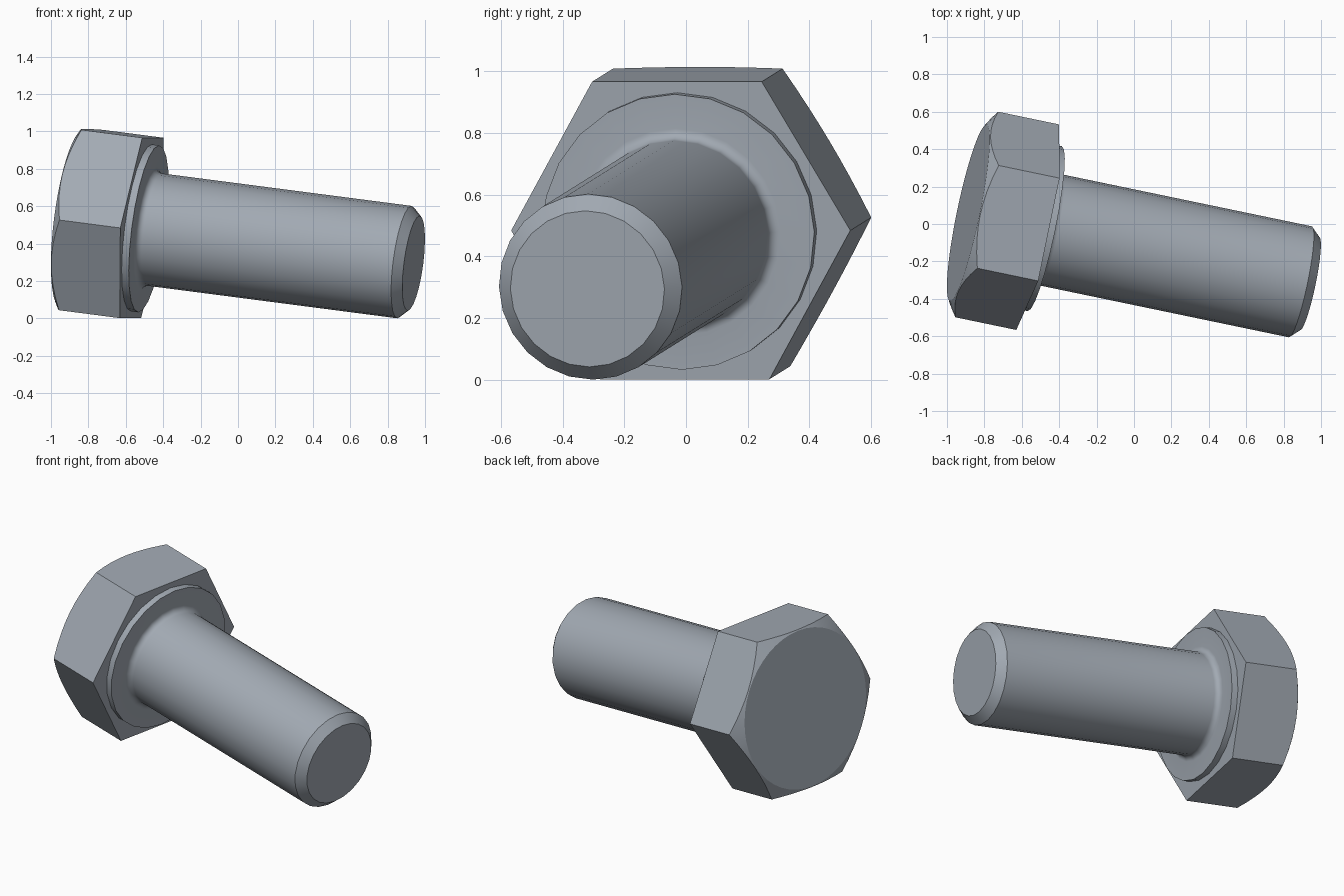
import bpy, bmesh, math
from mathutils import Vector, Matrix

cube = bpy.data.objects.get("Cube")
if cube:
    bpy.data.objects.remove(cube, do_unlink=True)

# One steel colour for the whole bolt
steel = bpy.data.materials.new("steel_grey")
steel.use_nodes = True
colour = (0.36, 0.40, 0.45, 1)
steel.diffuse_color = colour
steel.node_tree.nodes["Principled BSDF"].inputs["Base Color"].default_value = colour

# Tilted frame: local z runs along the shank, local x is level, origin under the head
axis = Vector((1, -0.208, -0.13)).normalized()
level = Vector((0.208, 1, 0)).normalized()
rise = axis.cross(level)
frame = Matrix((level, rise, axis)).transposed().to_4x4()
frame.translation = (-0.515, -0.017, 0.484)


def build(name, rings):
    """Skin a stack of equal-sized rings of points and cap both ends."""
    bm = bmesh.new()
    loops = [[bm.verts.new(p) for p in ring] for ring in rings]
    n = len(loops[0])
    for a, b in zip(loops, loops[1:]):
        for i in range(n):
            j = (i + 1) % n
            bm.faces.new((a[i], a[j], b[j], b[i]))
    bm.faces.new(loops[0][::-1])
    bm.faces.new(loops[-1])
    bmesh.ops.recalc_face_normals(bm, faces=bm.faces)
    mesh = bpy.data.meshes.new(name)
    bm.to_mesh(mesh)
    bm.free()
    mesh.materials.append(steel)
    obj = bpy.data.objects.new(name, mesh)
    bpy.context.collection.objects.link(obj)
    obj.matrix_world = frame
    bpy.ops.object.select_all(action="DESELECT")
    obj.select_set(True)
    bpy.context.view_layer.objects.active = obj
    bpy.ops.object.shade_smooth_by_angle(angle=math.radians(25))
    return obj


def polar(r, t, z):
    return (r * math.cos(t), r * math.sin(t), z)


# Hexagonal head, its outer corners trimmed by a 30 degree cone
APOTHEM, FACE_R, BACK, STEPS = 0.486, 0.48, -0.382, 8
angles = [math.tau * i / (6 * STEPS) for i in range(6 * STEPS)]
slope = math.tan(math.radians(30))


def hex_radius(t):
    return APOTHEM / math.cos((t % (math.pi / 3)) - math.pi / 6)


back_face = [polar(FACE_R, t, BACK) for t in angles]
trim = [polar(hex_radius(t), t, BACK + (hex_radius(t) - FACE_R) * slope) for t in angles]
under = [polar(hex_radius(t), t, 0) for t in angles]
build("hex_head", [back_face, trim, under])

# Washer collar, fillet, shank and chamfered tip turned from one profile
SHANK_R, COLLAR_R, COLLAR_H, FILLET = 0.303, 0.45, 0.039, 0.035
profile = [(COLLAR_R, -0.02), (COLLAR_R, COLLAR_H)]
for k in range(7):
    a = k / 6 * math.pi / 2
    profile.append((SHANK_R + FILLET * (1 - math.sin(a)),
                    COLLAR_H + FILLET * (1 - math.cos(a))))
profile += [(SHANK_R, 1.447), (0.255, 1.497)]
SIDES = 24
build("collar_and_shank",
      [[polar(r, math.tau * i / SIDES, z) for i in range(SIDES)] for r, z in profile])
